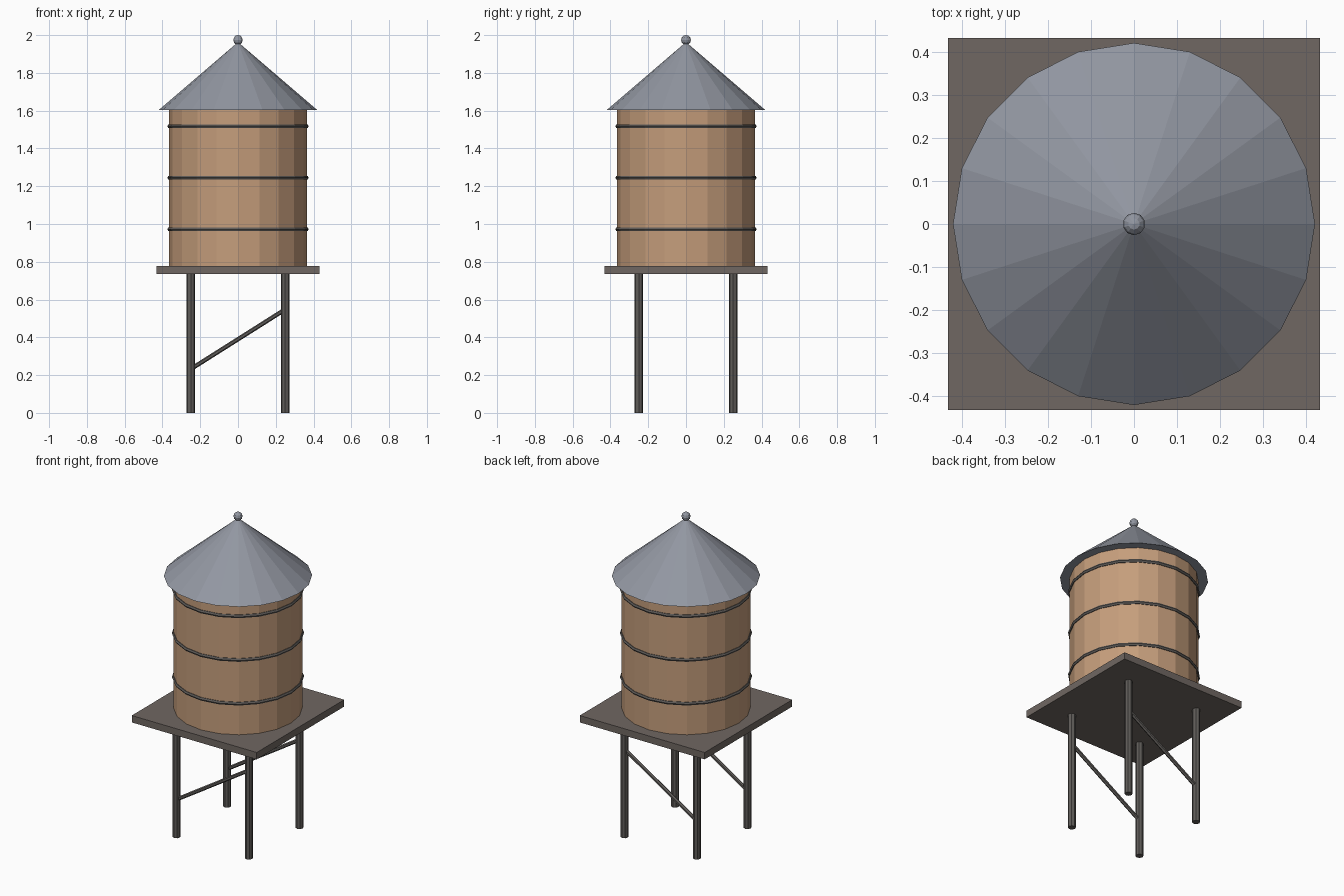
import bpy
from mathutils import Vector

if "Cube" in bpy.data.objects:
    bpy.data.objects.remove(bpy.data.objects["Cube"])


def material(name, rgb):
    m = bpy.data.materials.new(name)
    m.diffuse_color = (*rgb, 1)
    m.use_nodes = True
    m.node_tree.nodes["Principled BSDF"].inputs["Base Color"].default_value = m.diffuse_color
    return m


WOOD = material("tan wood", (0.56, 0.34, 0.20))
ROOF = material("grey roof metal", (0.29, 0.31, 0.36))
DECK = material("brown grey platform", (0.16, 0.136, 0.122))
STEEL = material("dark steel", (0.115, 0.107, 0.10))
SIDES = 20


def finish(name, mat):
    ob = bpy.context.object
    ob.name = name
    ob.data.materials.append(mat)
    return ob


def rod(name, a, b, radius, sides, mat):
    """Cylinder from point a to point b."""
    a, b = Vector(a), Vector(b)
    d = b - a
    bpy.ops.mesh.primitive_cylinder_add(
        vertices=sides, radius=radius, depth=d.length, location=(a + b) / 2,
        rotation=d.to_track_quat('Z', 'Y').to_euler())
    return finish(name, mat)


# Legs and the diagonal braces on the front and back
for y, side in ((-0.25, "front"), (0.25, "back")):
    for x, hand in ((-0.25, "left"), (0.25, "right")):
        rod(f"{side}_{hand}_leg", (x, y, 0), (x, y, 0.74), 0.023, 8, STEEL)
    rod(f"{side}_brace", (-0.25, y, 0.232), (0.25, y, 0.548), 0.0115, 6, STEEL)

# Square platform
bpy.ops.mesh.primitive_cube_add(size=1, location=(0, 0, 0.756))
bpy.context.object.scale = (0.864, 0.864, 0.043)
finish("platform", DECK)

# Tank barrel
rod("tank", (0, 0, 0.776), (0, 0, 1.605), 0.365, SIDES, WOOD)

# Metal hoops around the tank
for i, z in enumerate((0.972, 1.245, 1.518)):
    bpy.ops.mesh.primitive_torus_add(
        major_segments=SIDES, minor_segments=6, major_radius=0.363,
        minor_radius=0.0115, location=(0, 0, z))
    # start the hoop's corners in line with the barrel's corners
    finish(f"hoop_{i + 1}", STEEL)

# Conical roof with a ball on top
bpy.ops.mesh.primitive_cone_add(
    vertices=SIDES, radius1=0.42, radius2=0, depth=0.36, location=(0, 0, 1.783))
finish("roof", ROOF)
bpy.ops.mesh.primitive_uv_sphere_add(
    segments=10, ring_count=6, radius=0.026, location=(0, 0, 1.974))
finish("roof_ball", ROOF)
